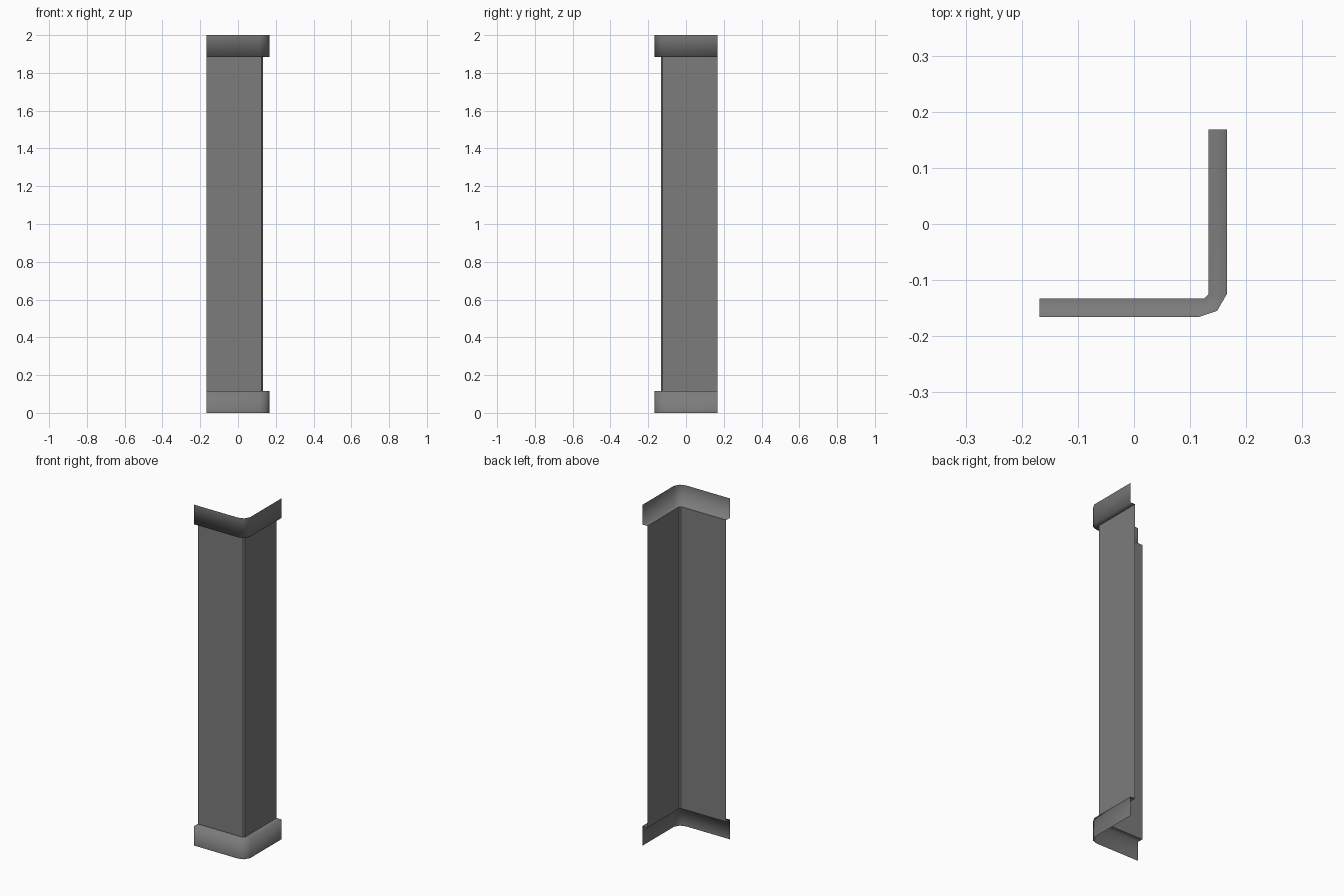
import bpy
import bmesh

cube = bpy.data.objects.get("Cube")
if cube:
    bpy.data.objects.remove(cube)

grey = bpy.data.materials.new("dark grey metal")
grey.use_nodes = True
colour = (0.2, 0.2, 0.2, 1)
grey.diffuse_color = colour
grey.node_tree.nodes["Principled BSDF"].inputs["Base Color"].default_value = colour

END = 0.168      # free edges of both legs
HEIGHT = 2.0
BAND = 0.115     # height of each flared end band

# Plan outlines running from the front leg round the corner to the side leg
inner = [(-END, -0.133), (0.125, -0.133), (0.129, -0.129), (0.133, -0.125), (0.133, END)]
outer = [(-END, -0.166), (0.115, -0.166), (0.148, -0.155), (0.166, -0.124), (0.166, END)]


def sheet(name, rings, smooth):
    """Skin a thin sheet through (outline, height) rings, listed bottom to top."""
    bm = bmesh.new()
    rows = [[bm.verts.new((x, y, z)) for x, y in outline] for outline, z in rings]
    for low, high in zip(rows, rows[1:]):
        for i in range(len(low) - 1):
            face = bm.faces.new((low[i], low[i + 1], high[i + 1], high[i]))
            face.smooth = smooth
    mesh = bpy.data.meshes.new(name)
    bm.to_mesh(mesh)
    bm.free()
    mesh.materials.append(grey)
    obj = bpy.data.objects.new(name, mesh)
    bpy.context.collection.objects.link(obj)
    return obj


# Folded corner panel
panel = inner[:2] + inner[3:]
sheet("corner_panel", [(panel, BAND), (panel, HEIGHT - BAND)], False)

# Flared bands with a flat ledge stepping out from the panel
sheet("bottom_band", [(outer, 0), (outer, BAND), (inner, BAND)], True)
sheet("top_band", [(inner, HEIGHT - BAND), (outer, HEIGHT - BAND), (outer, HEIGHT)], True)
